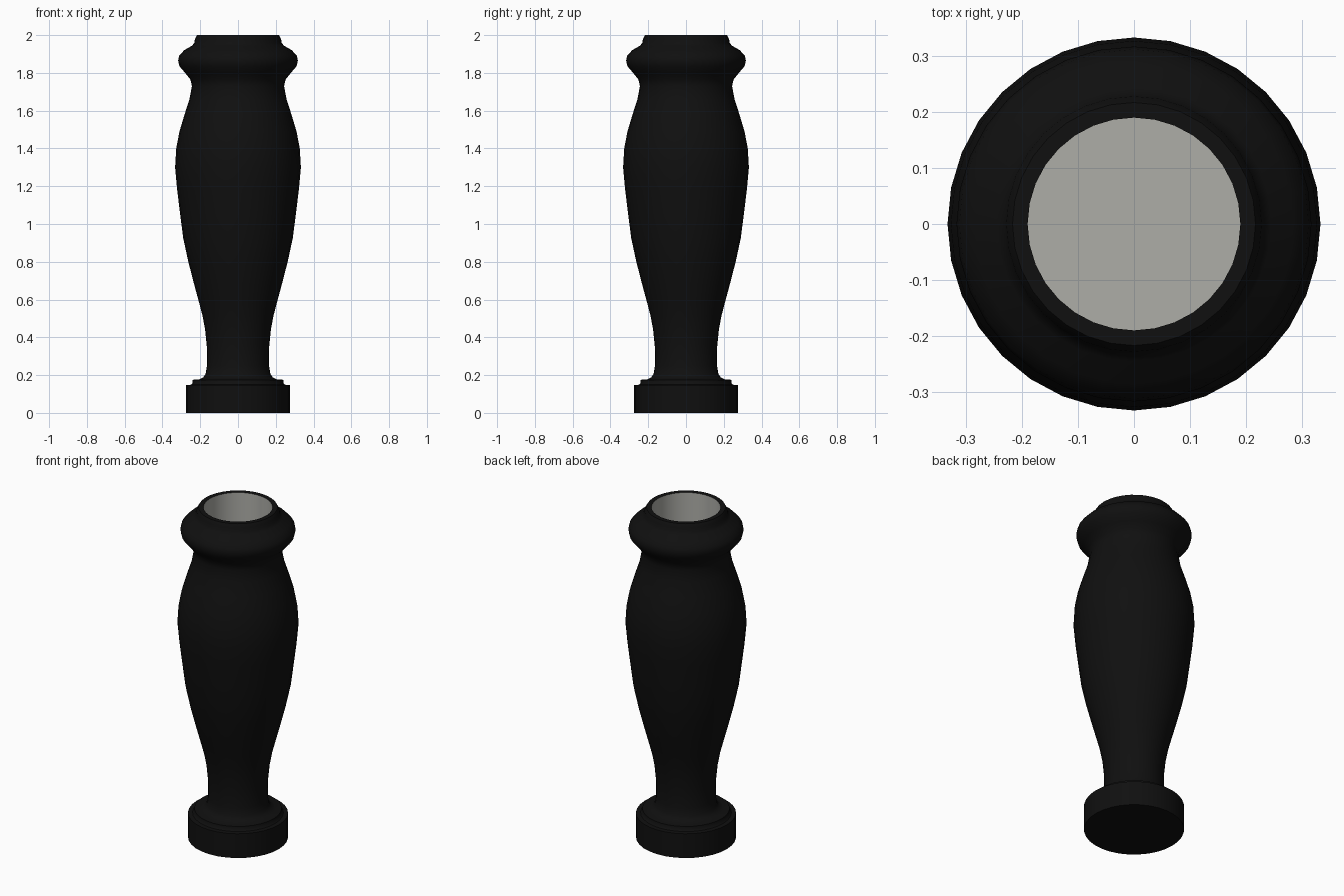
import bpy, bmesh, math

if "Cube" in bpy.data.objects:
    bpy.data.objects.remove(bpy.data.objects["Cube"])

SIDES = 32


def material(name, rgb):
    m = bpy.data.materials.new(name)
    m.diffuse_color = (*rgb, 1)
    m.use_nodes = True
    m.node_tree.nodes["Principled BSDF"].inputs["Base Color"].default_value = m.diffuse_color
    return m


black = material("black", (0.005, 0.005, 0.005))
grey = material("warm_grey", (0.42, 0.42, 0.39))


def lathe(name, profile, mat):
    """Spin (radius, height) points about z; radius 0 closes an end."""
    bm = bmesh.new()
    verts = [bm.verts.new((r, 0, z)) for r, z in profile]
    edges = [bm.edges.new(p) for p in zip(verts, verts[1:])]
    bmesh.ops.spin(bm, geom=verts + edges, cent=(0, 0, 0), axis=(0, 0, 1),
                   angle=2 * math.pi, steps=SIDES)
    bmesh.ops.remove_doubles(bm, verts=bm.verts, dist=1e-4)
    me = bpy.data.meshes.new(name)
    bm.to_mesh(me)
    bm.free()
    me.materials.append(mat)
    ob = bpy.data.objects.new(name, me)
    bpy.context.collection.objects.link(ob)
    bpy.ops.object.select_all(action='DESELECT')
    ob.select_set(True)
    bpy.context.view_layer.objects.active = ob
    bpy.ops.object.mode_set(mode='EDIT')
    bpy.ops.mesh.select_all(action='SELECT')
    bpy.ops.mesh.normals_make_consistent(inside=name == "inner_lining")
    bpy.ops.object.mode_set(mode='OBJECT')
    bpy.ops.object.shade_smooth_by_angle(angle=math.radians(40))
    return ob


# Stepped foot, swelling body, rolled collar and lip
lathe("turned_body", [
    (0, 0), (0.275, 0), (0.275, 0.147), (0.25, 0.149), (0.242, 0.157),
    (0.24, 0.175), (0.205, 0.178), (0.185, 0.187), (0.172, 0.205), (0.164, 0.25),
    (0.165, 0.35), (0.174, 0.44), (0.188, 0.515), (0.205, 0.58),
    (0.232, 0.68), (0.263, 0.80), (0.29, 0.925), (0.306, 1.05),
    (0.322, 1.18), (0.333, 1.30), (0.327, 1.40), (0.31, 1.49),
    (0.283, 1.58), (0.257, 1.66), (0.244, 1.73), (0.252, 1.765),
    (0.28, 1.80), (0.31, 1.835), (0.317, 1.865), (0.312, 1.89),
    (0.285, 1.92), (0.245, 1.943), (0.231, 1.958), (0.228, 1.98),
    (0.217, 2.0), (0.19, 2.0)], black)

# Grey socket inside the mouth
lathe("inner_lining", [(0.19, 2.0), (0.19, 0.8), (0, 0.8)], grey)
